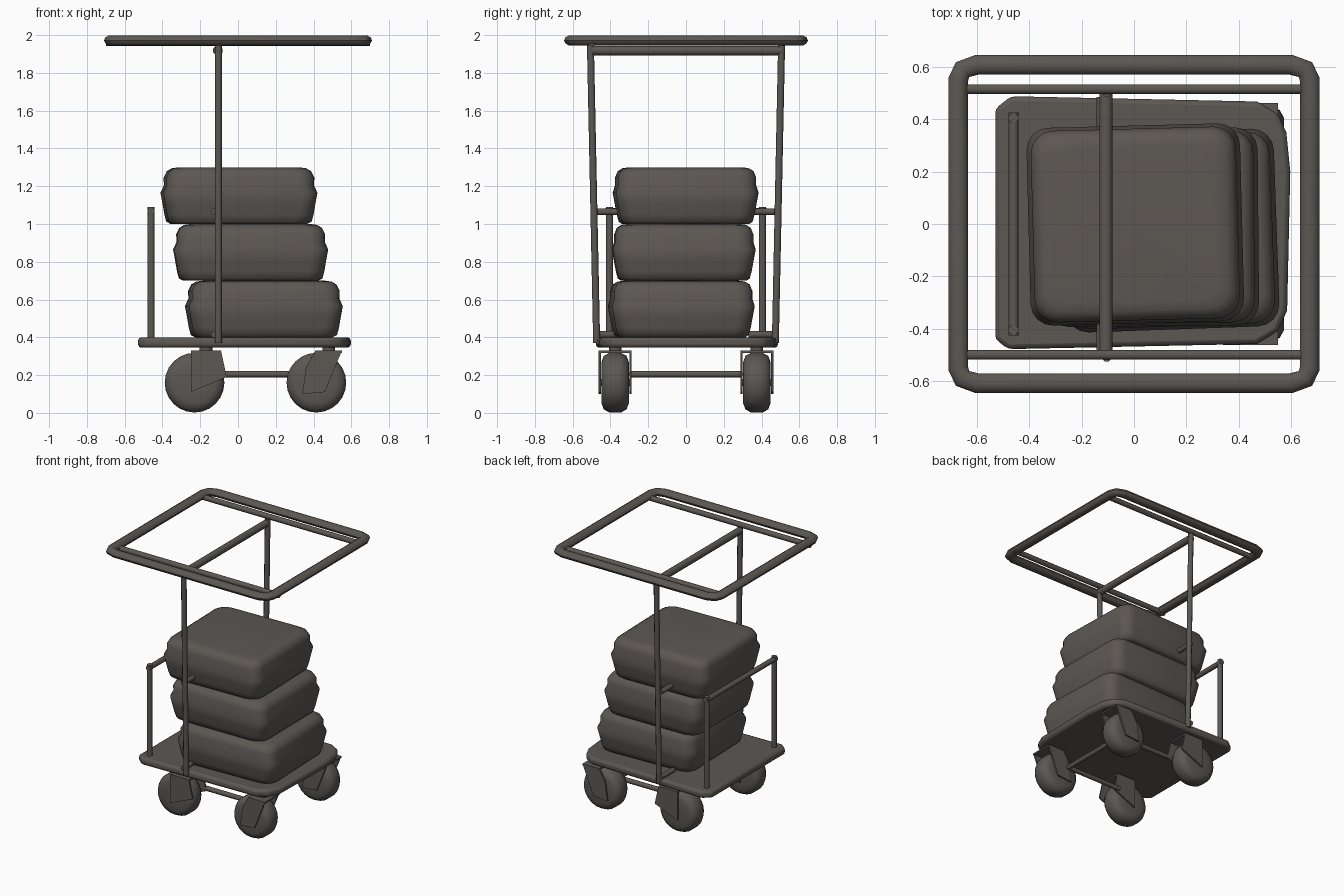
import bpy, bmesh, math
from mathutils import Vector, Matrix

cube = bpy.data.objects.get("Cube")
if cube:
    bpy.data.objects.remove(cube)

metal = bpy.data.materials.new("dark warm grey")
metal.use_nodes = True
grey = (0.108, 0.096, 0.086, 1)
metal.diffuse_color = grey
metal.node_tree.nodes["Principled BSDF"].inputs["Base Color"].default_value = grey


def finish(name, bm, angle=40):
    bmesh.ops.recalc_face_normals(bm, faces=bm.faces)
    mesh = bpy.data.meshes.new(name)
    bm.to_mesh(mesh)
    bm.free()
    mesh.materials.append(metal)
    ob = bpy.data.objects.new(name, mesh)
    bpy.context.scene.collection.objects.link(ob)
    bpy.ops.object.select_all(action='DESELECT')
    ob.select_set(True)
    bpy.context.view_layer.objects.active = ob
    bpy.ops.object.shade_smooth_by_angle(angle=math.radians(angle))
    return ob


def loft(name, rings, caps=True, closed=False, angle=40):
    """Skin a list of equally long point rings."""
    bm = bmesh.new()
    loops = [[bm.verts.new(p) for p in ring] for ring in rings]
    pairs = list(zip(loops, loops[1:]))
    if closed:
        pairs.append((loops[-1], loops[0]))
    for a, b in pairs:
        for i in range(len(a)):
            j = (i + 1) % len(a)
            bm.faces.new((a[i], a[j], b[j], b[i]))
    if caps and not closed:
        bm.faces.new(loops[0])
        bm.faces.new(loops[-1])
    return finish(name, bm, angle)


def tube(name, start, end, radius, sides=8):
    start, end = Vector(start), Vector(end)
    turn = (end - start).to_track_quat('Z', 'Y')
    circle = [turn @ Vector((radius * math.cos(a), radius * math.sin(a), 0))
              for a in (math.tau * (i + 0.5) / sides for i in range(sides))]
    return loft(name, [[p + c for c in circle] for p in (start, end)], angle=50)


def rounded(hx, hy, r, z, steps=4):
    """Rounded rectangle outline at height z."""
    pts = []
    for k, (sx, sy) in enumerate(((1, 1), (-1, 1), (-1, -1), (1, -1))):
        for i in range(steps + 1):
            a = math.pi / 2 * (k + i / steps)
            pts.append(Vector((sx * (hx - r) + r * math.cos(a),
                               sy * (hy - r) + r * math.sin(a), z)))
    return pts


def prism(name, outline, direction, bevel=0):
    d = Vector(direction)
    base = [Vector(p) for p in outline]
    ob = loft(name, [base, [p + d for p in base]])
    if bevel:
        mod = ob.modifiers.new("soft edge", 'BEVEL')
        mod.width = bevel
        mod.segments = 2
    return ob


# Canopy frame: a chamfered ring of oval tube
path = []
for sx, sy in ((1, 1), (-1, 1), (-1, -1), (1, -1)):
    corner = [(0.672, 0.55), (0.655, 0.59), (0.60, 0.608)]
    if sx * sy < 0:
        corner.reverse()
    path += [(sx * x, sy * y) for x, y in corner]
rings = []
for i, p in enumerate(path):
    p = Vector(p)
    before = (p - Vector(path[i - 1])).normalized()
    after = (Vector(path[(i + 1) % len(path)]) - p).normalized()
    t = (before + after).normalized()
    out = Vector((t.y, -t.x))
    rings.append([(p.x + out.x * 0.038 * math.cos(a), p.y + out.y * 0.038 * math.cos(a),
                   1.972 + 0.028 * math.sin(a))
                  for a in (math.tau * k / 10 for k in range(10))])
loft("canopy_frame", rings, closed=True)
tube("canopy_crossbar_front", (-0.70, -0.50, 1.962), (0.70, -0.50, 1.962), 0.02)
tube("canopy_crossbar_back", (-0.66, 0.515, 1.962), (0.66, 0.515, 1.962), 0.02)

# Mast: two slightly splayed posts joined by a beam
tube("mast_beam", (-0.107, -0.50, 1.918), (-0.107, 0.505, 1.918), 0.027)
for side, word in ((-1, "front"), (1, "back")):
    tube("mast_post_" + word, (-0.104, side * 0.473, 0.37), (-0.104, side * 0.506, 1.95), 0.02)
    for z, label in ((1.065, "upper"), (0.415, "lower")):
        tube(f"{label}_peg_{word}", (-0.125, side * 0.485, z), (-0.125, side * 0.33, z), 0.019)

# Deck with uneven rounded corners
deck = [(-0.53, 0.44), (-0.47, 0.488), (0.47, 0.468), (0.55, 0.42), (0.582, 0.35),
        (0.597, 0.2), (0.585, -0.33), (0.55, -0.41), (0.47, -0.458), (-0.48, -0.478),
        (-0.53, -0.44)]
prism("deck", [(x, y, 0.345) for x, y in deck], (0, 0, 0.055), 0.018)

# Push handle
for side, word in ((-1, "front"), (1, "back")):
    tube("handle_post_" + word, (-0.46, side * 0.405, 0.38), (-0.46, side * 0.405, 1.09), 0.02)
tube("handle_bar", (-0.46, -0.425, 1.067), (-0.46, 0.425, 1.067), 0.02)

# Stacked sacks: lofted bulging pillows, shifted layer by layer
profile = [(0.0, 0.355, 0.33), (0.012, 0.378, 0.347), (0.05, 0.388, 0.357),
           (0.11, 0.398, 0.368), (0.165, 0.408, 0.378), (0.205, 0.390, 0.366),
           (0.245, 0.392, 0.366), (0.28, 0.375, 0.352), (0.295, 0.350, 0.328),
           (0.30, 0.315, 0.295)]
layers = (("bottom", 0.4, 0.137, -0.025, 2), ("middle", 0.7, 0.067, -0.012, 0.5),
          ("top", 1.0, 0.005, -0.002, 1.5))
for word, z0, cx, cy, yaw in layers:
    place = Matrix.Translation((cx, cy, z0)) @ Matrix.Rotation(math.radians(yaw), 4, 'Z')
    loft("sack_" + word,
         [[place @ p for p in rounded(hx, hy, 0.085, z)] for z, hx, hy in profile], angle=55)


# Castors: lathed tyre, two fork cheeks, bridge, stem and axle
def wheel(name, cx, cy):
    section = [(-0.072, 0.05), (-0.072, 0.11), (-0.060, 0.142), (-0.030, 0.158),
               (0.030, 0.158), (0.060, 0.142), (0.072, 0.11), (0.072, 0.05)]
    n = 24
    loft(name, [[(cx + r * math.cos(math.tau * k / n), cy + w,
                  0.16 + r * math.sin(math.tau * k / n)) for k in range(n)]
                for w, r in section], angle=45)


cheeks = {"right": [(-0.25, 0.33), (-0.09, 0.33), (-0.06, 0.19), (-0.25, 0.11)],
          "left": [(0.41, 0.33), (0.55, 0.33), (0.46, 0.11), (0.34, 0.10), (0.36, 0.24)]}
for side, word in ((-1, "front"), (1, "back")):
    cy = side * 0.375
    for hand, cx in (("right", -0.23), ("left", 0.415)):
        tag = f"{word}_{hand}"
        wheel("wheel_" + tag, cx, cy)
        for off, label in ((-0.087, "a"), (0.075, "b")):
            prism(f"fork_{label}_{tag}", [(x, cy + off, z) for x, z in cheeks[hand]],
                  (0, 0.012, 0))
        xs = [p[0] for p in cheeks[hand][:2]]
        prism("fork_bridge_" + tag,
              [(x, cy + dy, 0.318) for x, dy in ((xs[0], -0.087), (xs[1], -0.087),
                                                 (xs[1], 0.087), (xs[0], 0.087))],
              (0, 0, 0.012))
        mid = sum(xs) / 2
        tube("stem_" + tag, (mid, cy, 0.32), (mid, cy, 0.36), 0.035, 12)
        tube("axle_" + tag, (cx, cy - 0.085, 0.16), (cx, cy + 0.085, 0.16), 0.02)
    # Lengthwise brace between the castors
    tube("side_brace_" + word, (-0.10, side * 0.285, 0.205), (0.38, side * 0.285, 0.205), 0.018)
tube("cross_brace", (0.37, -0.29, 0.205), (0.37, 0.29, 0.205), 0.018)
